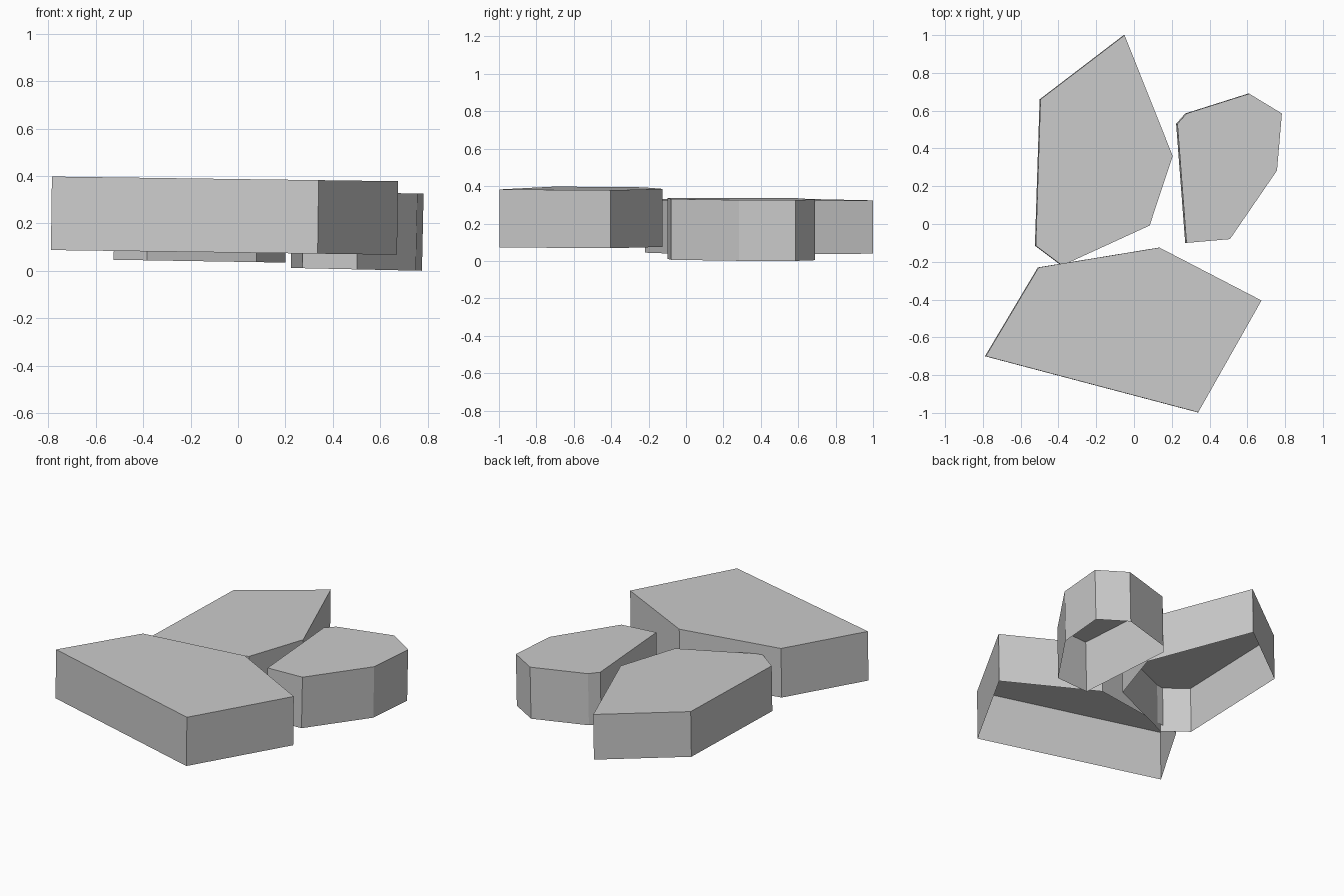
import bpy
import bmesh
from mathutils import Vector

default_cube = bpy.data.objects.get("Cube")
if default_cube:
    bpy.data.objects.remove(default_cube, do_unlink=True)

# One plain stone colour
stone_grey = bpy.data.materials.new("stone grey")
stone_grey.use_nodes = True
colour = (0.6, 0.6, 0.6, 1.0)
stone_grey.diffuse_color = colour
shader = next(node for node in stone_grey.node_tree.nodes if node.type == "BSDF_PRINCIPLED")
shader.inputs["Base Color"].default_value = colour
shader.inputs["Roughness"].default_value = 0.9


def paving_stone(name, outline, base_height, slope, thickness):
    """Slightly tilted slab with an open underside, from a counter-clockwise outline."""
    bm = bmesh.new()
    normal = Vector((-slope, 0, 1)).normalized()
    top_height = base_height + thickness
    top = [bm.verts.new((x, y, top_height + slope * x)) for x, y in outline]
    bottom = [bm.verts.new(vert.co - normal * thickness) for vert in top]
    bm.faces.new(top)
    count = len(top)
    for i in range(count):
        following = (i + 1) % count
        bm.faces.new((top[following], top[i], bottom[i], bottom[following]))
    bm.normal_update()
    mesh = bpy.data.meshes.new(name)
    bm.to_mesh(mesh)
    bm.free()
    mesh.materials.append(stone_grey)
    stone = bpy.data.objects.new(name, mesh)
    bpy.context.collection.objects.link(stone)
    return stone


# Wide stone at the front, raised highest
paving_stone(
    "front_stone",
    [(-0.785, -0.7), (0.34, -0.997), (0.675, -0.405), (0.135, -0.125), (-0.505, -0.23)],
    base_height=0.077, slope=-0.0135, thickness=0.31)

# Long stone behind it on the right
paving_stone(
    "back_right_stone",
    [(-0.52, -0.115), (-0.38, -0.22), (0.083, -0.008), (0.205, 0.36), (-0.05, 1), (-0.495, 0.66)],
    base_height=0.038, slope=-0.0165, thickness=0.285)

# Small stone behind it on the left
paving_stone(
    "back_left_stone",
    [(0.278, -0.1), (0.508, -0.08), (0.757, 0.283), (0.783, 0.585), (0.61, 0.69), (0.278, 0.585), (0.23, 0.53)],
    base_height=0.017, slope=-0.0215, thickness=0.325)
